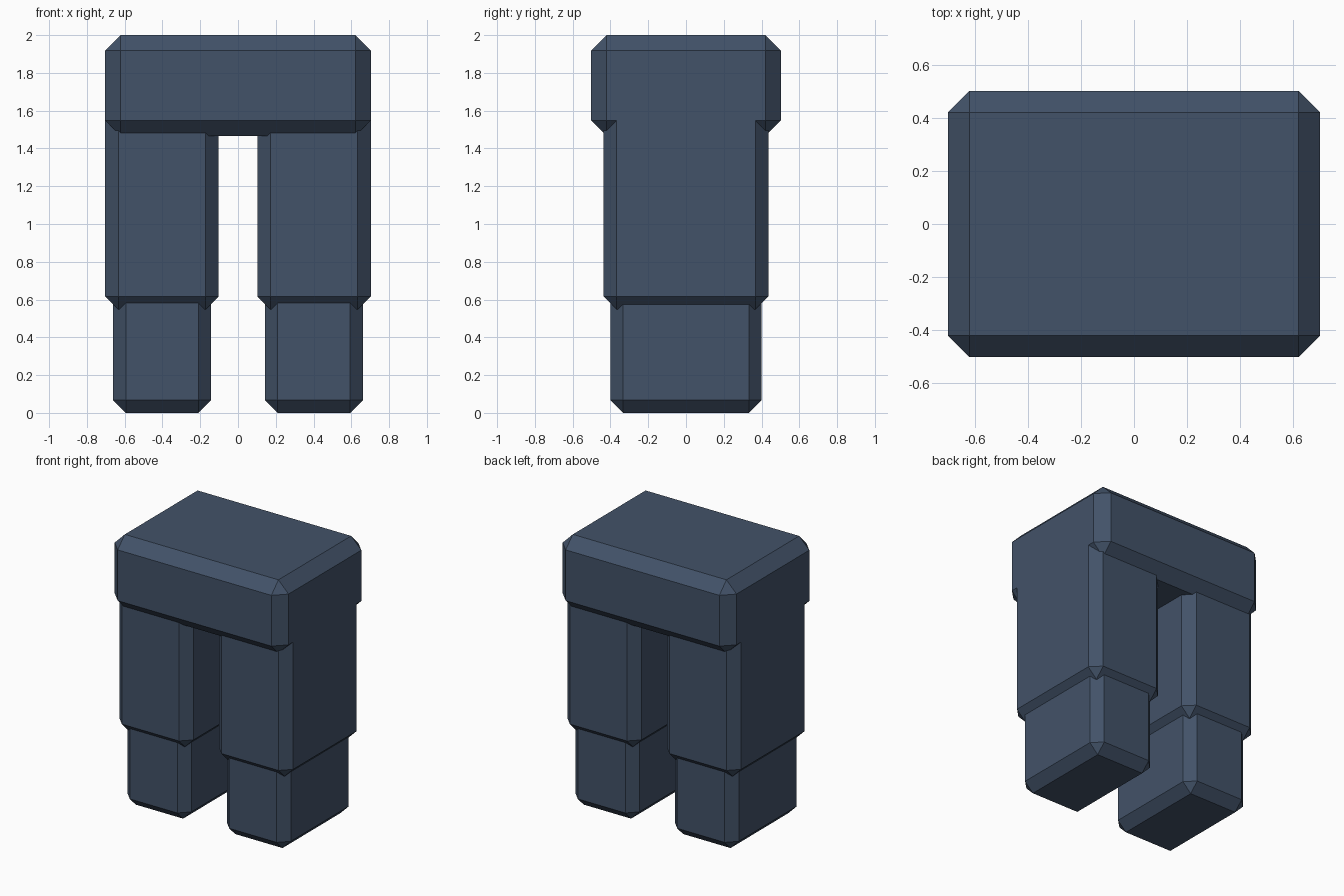
import bpy
import bmesh

if "Cube" in bpy.data.objects:
    bpy.data.objects.remove(bpy.data.objects["Cube"])

mat = bpy.data.materials.new("slate_blue")
mat.diffuse_color = (0.055, 0.085, 0.14, 1.0)
mat.use_nodes = True
mat.node_tree.nodes["Principled BSDF"].inputs["Base Color"].default_value = mat.diffuse_color


def chamfered_box(name, x, y, z, bevel):
    """Box between the given (min, max) ranges with every edge chamfered once."""
    bm = bmesh.new()
    bmesh.ops.create_cube(bm, size=1.0)
    for v in bm.verts:
        v.co = [(lo + hi) / 2 + c * (hi - lo) for c, (lo, hi) in zip(v.co, (x, y, z))]
    bmesh.ops.bevel(bm, geom=bm.edges[:], offset=bevel, offset_type='OFFSET',
                    segments=1, profile=0.5, affect='EDGES')
    bmesh.ops.recalc_face_normals(bm, faces=bm.faces[:])
    mesh = bpy.data.meshes.new(name)
    bm.to_mesh(mesh)
    bm.free()
    mesh.materials.append(mat)
    obj = bpy.data.objects.new(name, mesh)
    bpy.context.collection.objects.link(obj)
    return obj


# Hip block across the top
chamfered_box("hips", (-0.703, 0.703), (-0.502, 0.502), (1.465, 2.0), 0.082)

# Legs: upper part set into the hips, narrower lower part set into the upper
for side, s in (("left", 1), ("right", -1)):
    def span(a, b):
        return tuple(sorted((s * a, s * b)))
    chamfered_box(side + "_upper_leg", span(0.102, 0.703), (-0.437, 0.437), (0.547, 1.62), 0.07)
    chamfered_box(side + "_lower_leg", span(0.143, 0.661), (-0.401, 0.401), (0.0, 0.69), 0.067)
